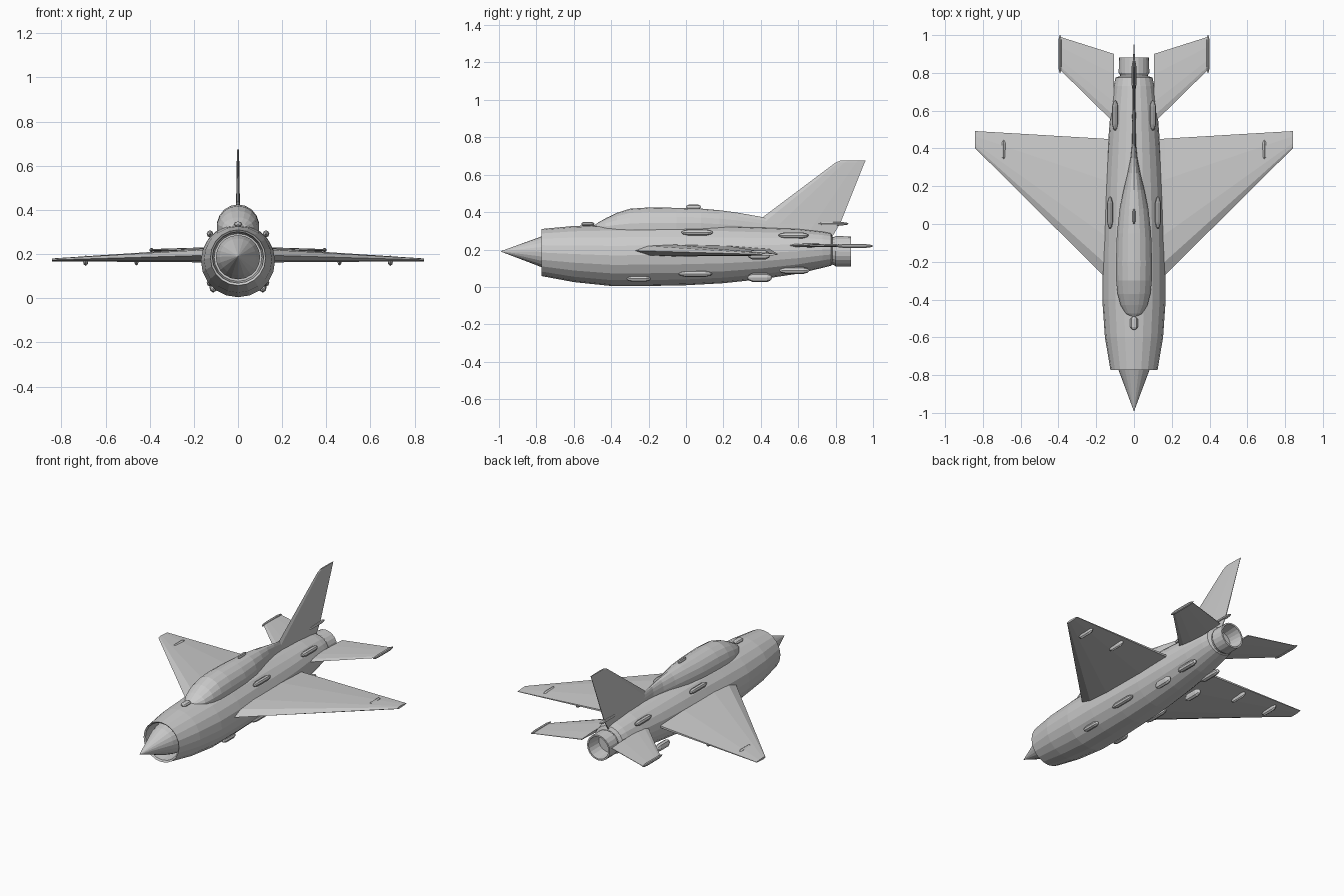
import bpy, bmesh, math


def finish(bm, name, mirror=False):
    bmesh.ops.recalc_face_normals(bm, faces=bm.faces)
    me = bpy.data.meshes.new(name)
    bm.to_mesh(me)
    bm.free()
    ob = bpy.data.objects.new(name, me)
    bpy.context.collection.objects.link(ob)
    if mirror:
        ob.modifiers.new("Mirror", 'MIRROR').use_mirror_merge = False
    return ob


def skin(bm, rings):
    """Bridge equal-length point rings and cap both ends."""
    rings = [[bm.verts.new(p) for p in r] for r in rings]
    n = len(rings[0])
    for a, b in zip(rings, rings[1:]):
        for i in range(n):
            j = (i + 1) % n
            bm.faces.new((a[i], a[j], b[j], b[i]))
    bm.faces.new(rings[0])
    bm.faces.new(rings[-1])


def body(name, stations, sides=20, x=0.0, mirror=False):
    """Elliptical loft along y; station = (y, centre z, half width, half height)."""
    bm = bmesh.new()
    rings = []
    for y, z, rx, rz in stations:
        angs = [2 * math.pi * i / sides for i in range(sides)]
        rings.append([(x + rx * math.sin(a), y, z + rz * math.cos(a)) for a in angs])
    skin(bm, rings)
    return finish(bm, name, mirror)


def pod(name, x, y0, y1, z, rx, rz, mirror=True):
    """Slim rounded fairing."""
    L = y1 - y0
    prof = [(0, .15), (.06, .65), (.2, 1), (.8, 1), (.94, .65), (1, .15)]
    return body(name, [(y0 + t * L, z, rx * r, rz * r) for t, r in prof], 8, x, mirror)


def panel(name, sections, vertical=False, mirror=True):
    """Lifting surface; section = (span, leading y, trailing y, offset, thickness)."""
    prof = [(0, 0), (.1, .4), (.3, .5), (.7, .38), (1, .1),
            (1, -.1), (.7, -.38), (.3, -.5), (.1, -.4)]
    bm = bmesh.new()
    rings = []
    for s, le, te, off, th in sections:
        pts = [(le + t * (te - le), off + h * th) for t, h in prof]
        rings.append([(o, y, s) if vertical else (s, y, o) for y, o in pts])
    skin(bm, rings)
    return finish(bm, name, mirror)


# Fuselage with recessed intake duct at the front
body("fuselage", [
    (-.66, .185, .108, .108), (-.765, .185, .116, .116), (-.772, .184, .125, .126),
    (-.6, .176, .154, .150), (-.4, .169, .168, .164), (-.2, .170, .168, .165),
    (0, .172, .161, .163), (.2, .174, .152, .154), (.4, .180, .140, .139),
    (.6, .191, .124, .120), (.73, .199, .108, .097), (.775, .2, .098, .087),
    (.785, .195, .07, .07)])

# Intake shock cone
body("nose_cone", [(-.99, .19, .001, .001), (-.77, .188, .083, .083),
                   (-.70, .186, .1, .1), (-.65, .186, .1, .1)])

# Hollow exhaust nozzle
body("exhaust_nozzle", [(.74, .195, .072, .072), (.79, .192, .074, .074),
                        (.80, .191, .081, .081), (.882, .19, .08, .08),
                        (.882, .19, .07, .07), (.79, .191, .062, .062)])

# Canopy and dorsal spine
body("canopy_spine", [
    (-.495, .315, .012, .010), (-.475, .315, .045, .026), (-.43, .315, .072, .052),
    (-.37, .318, .088, .078), (-.30, .322, .096, .096), (-.2, .325, .097, .100),
    (-.05, .325, .092, .098), (.08, .325, .077, .094), (.18, .32, .056, .090),
    (.27, .315, .034, .083), (.35, .31, .018, .074), (.45, .3, .008, .066)], 18)
pod("spine_antenna", 0, .0, .08, .428, .008, .012, False)
pod("nose_sensor", 0, -.56, -.49, .336, .02, .012, False)

# Wings, tailplanes, fin
panel("wing", [(.09, -.345, .445, .198, .066), (.165, -.27, .452, .194, .062),
               (.842, .402, .492, .174, .013)])
panel("tailplane", [(.105, .535, .90, .222, .020), (.395, .82, .992, .218, .010)])
panel("tail_fin", [(.25, .30, .77, 0, .024), (.34, .366, .825, 0, .020),
                   (.665, .80, .955, 0, .010), (.675, .825, .96, 0, .008)], True, False)
pod("chute_housing", 0, .70, .87, .338, .012, .009, False)
pod("tailplane_tip", .392, .80, 1.0, .219, .009, .010)

# Wing pods
pod("inner_wing_pod", .46, .33, .45, .168, .010, .019)
pod("outer_wing_pod", .69, .33, .45, .171, .013, .024)

# Fuselage fairings: x, y start, y end, z, half width, half height
for i, p in enumerate([
        (.127, -.025, .145, .292, .015, .016), (.100, .495, .655, .276, .016, .016),
        (.111, -.315, -.19, .044, .017, .016), (.126, -.04, .14, .070, .016, .016),
        (.112, .33, .46, .050, .018, .024), (.086, .5, .66, .088, .018, .018)]):
    pod(f"side_fairing_{i + 1}", *p)
